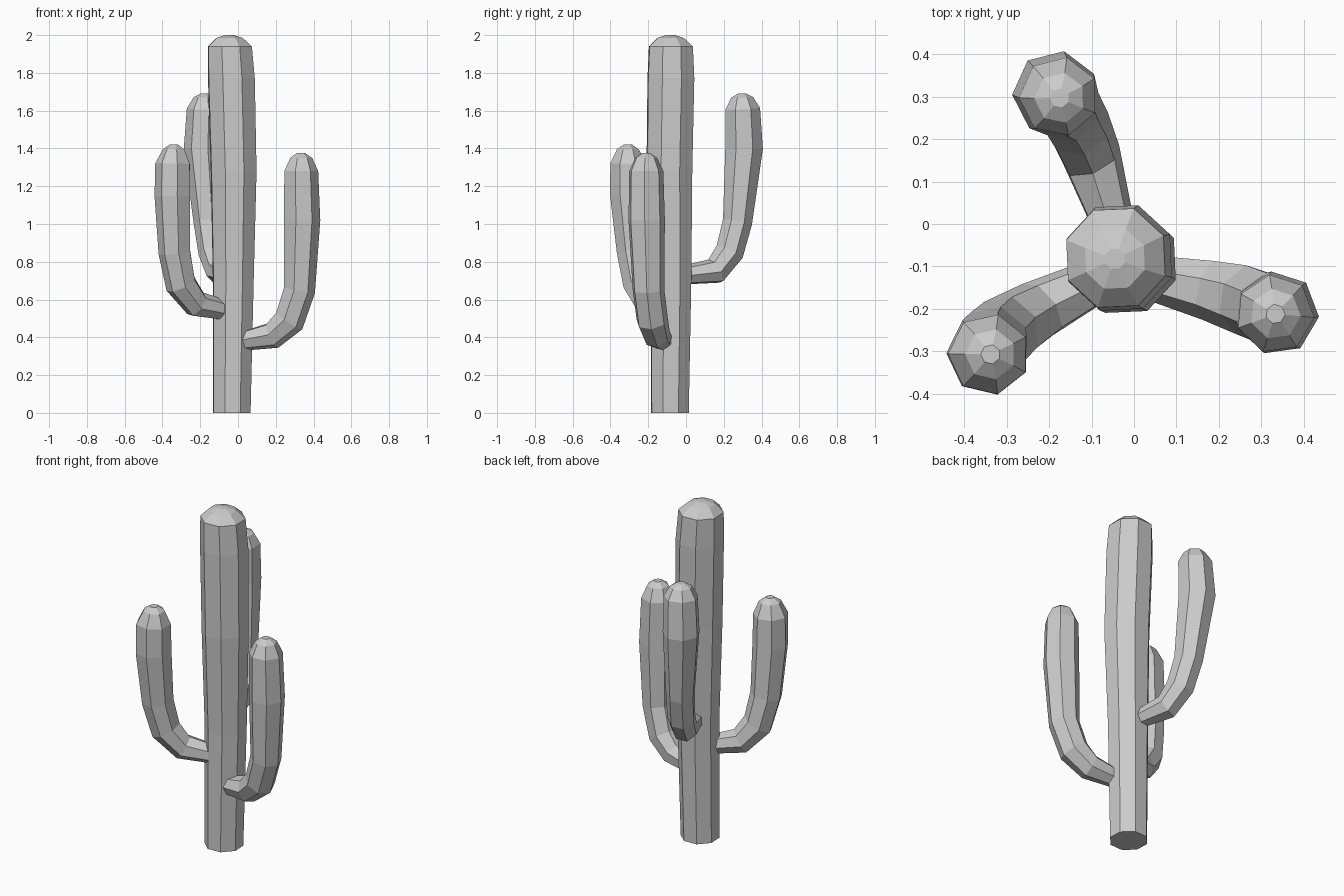
import bpy, bmesh, math
from mathutils import Vector


def tube(name, path, sides, out_deg, phase_deg, upright=False):
    """Sweep a polygon along (x, y, z, radius) points and close both ends."""
    pts = [Vector(p[:3]) for p in path]
    out = Vector((math.cos(math.radians(out_deg)), math.sin(math.radians(out_deg)), 0))
    side = Vector((-out.y, out.x, 0))
    bm = bmesh.new()
    rings = []
    for i, c in enumerate(pts):
        a, b = pts[max(i - 1, 0)], pts[min(i + 1, len(pts) - 1)]
        if upright:
            t = Vector((0, 0, 1))
        else:
            t = (c - a).normalized() + (b - c).normalized()
            t = (t - side * t.dot(side)).normalized()
        n = side.cross(t)
        ring = []
        for k in range(sides):
            ang = math.radians(phase_deg) + math.tau * k / sides
            ring.append(bm.verts.new(c + (n * math.cos(ang) + side * math.sin(ang)) * path[i][3]))
        rings.append(ring)
    for r0, r1 in zip(rings, rings[1:]):
        for k in range(sides):
            j = (k + 1) % sides
            bm.faces.new((r0[k], r0[j], r1[j], r1[k]))
    bm.faces.new(rings[0][::-1])
    bm.faces.new(rings[-1])
    bmesh.ops.recalc_face_normals(bm, faces=bm.faces)
    mesh = bpy.data.meshes.new(name)
    bm.to_mesh(mesh)
    bm.free()
    obj = bpy.data.objects.new(name, mesh)
    bpy.context.collection.objects.link(obj)
    return obj


# Trunk: eight sides, swelling upward, with a rounded top
tube("trunk", [
    (-0.033, -0.085, 0.00, 0.106),
    (-0.025, -0.080, 0.70, 0.115),
    (-0.023, -0.088, 1.28, 0.129),
    (-0.035, -0.080, 1.77, 0.132),
    (-0.043, -0.080, 1.94, 0.124),
    (-0.045, -0.082, 1.985, 0.075),
    (-0.045, -0.082, 2.00, 0.025),
], 8, 0, 70, upright=True)

# Arms: seven sides, leaving the trunk sideways and bending up
tube("right_arm", [
    (0.020, -0.120, 0.38, 0.052),
    (0.180, -0.155, 0.41, 0.073),
    (0.270, -0.180, 0.49, 0.085),
    (0.323, -0.200, 0.65, 0.086),
    (0.337, -0.210, 1.02, 0.099),
    (0.332, -0.212, 1.28, 0.093),
    (0.333, -0.212, 1.35, 0.060),
    (0.333, -0.212, 1.375, 0.023),
], 7, -15, 10)

tube("left_arm", [
    (-0.060, -0.120, 0.54, 0.052),
    (-0.220, -0.200, 0.575, 0.073),
    (-0.300, -0.250, 0.68, 0.085),
    (-0.333, -0.280, 0.85, 0.088),
    (-0.343, -0.305, 1.15, 0.099),
    (-0.342, -0.307, 1.32, 0.096),
    (-0.338, -0.307, 1.395, 0.060),
    (-0.338, -0.307, 1.42, 0.023),
], 7, -145, 16)

tube("back_arm", [
    (-0.050, 0.000, 0.73, 0.052),
    (-0.100, 0.155, 0.75, 0.072),
    (-0.132, 0.230, 0.85, 0.078),
    (-0.155, 0.272, 1.01, 0.080),
    (-0.185, 0.307, 1.40, 0.102),
    (-0.177, 0.300, 1.61, 0.094),
    (-0.175, 0.297, 1.67, 0.060),
    (-0.175, 0.297, 1.69, 0.023),
], 7, 114, 16)
